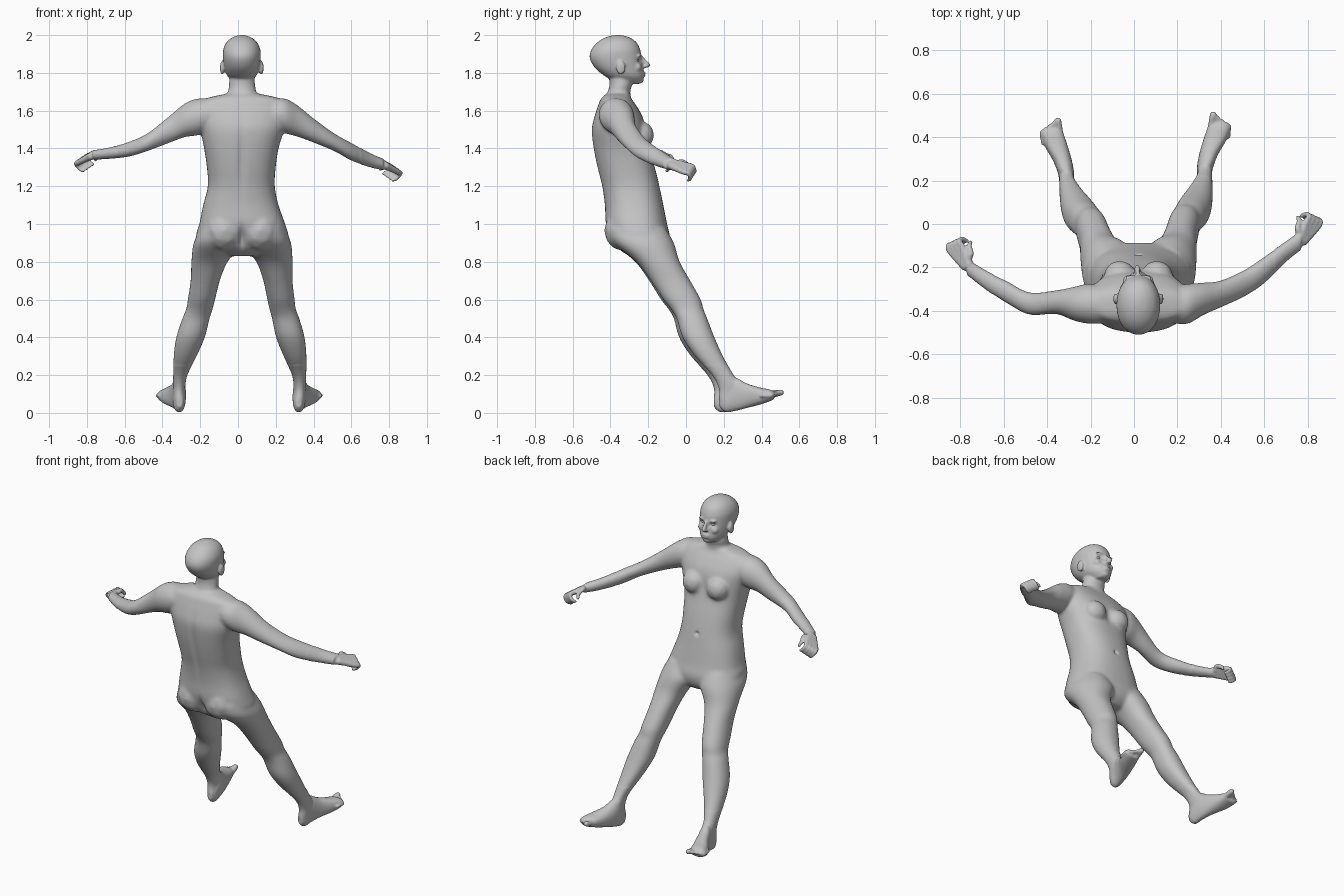
import bpy
import bmesh
import math
from mathutils import Vector

default_cube = bpy.data.objects.get("Cube")
if default_cube:
    bpy.data.objects.remove(default_cube)

MIDDLE = 0.02
SIDES = (-1, 1)

skin = bpy.data.materials.new("skin_grey")
skin.use_nodes = True
skin.diffuse_color = (0.55, 0.55, 0.55, 1)
skin.node_tree.nodes["Principled BSDF"].inputs["Base Color"].default_value = skin.diffuse_color

bm = bmesh.new()


def spline(rows, steps=4):
    """Smoothly interpolate rows of numbers."""
    result = []
    for i in range(len(rows) - 1):
        before, start = rows[max(i - 1, 0)], rows[i]
        end, after = rows[i + 1], rows[min(i + 2, len(rows) - 1)]
        for k in range(steps):
            t = k / steps
            result.append([
                b + t * (c - a + t * (2 * a - 5 * b + 4 * c - d + t * (3 * (b - c) + d - a))) / 2
                for a, b, c, d in zip(before, start, end, after)])
    result.append(list(rows[-1]))
    return result


def loft(axis, rows, power=2.0, warp=None, segments=32):
    """Closed skin over sections; row = position, low and high of both other axes."""
    order = {"x": (1, 2, 0), "y": (0, 2, 1), "z": (0, 1, 2)}[axis]
    rings = []
    for pos, a_low, a_high, b_low, b_high in spline(rows):
        ring = []
        for k in range(segments):
            angle = math.tau * k / segments
            c, s = math.cos(angle), math.sin(angle)
            c = math.copysign(abs(c) ** (2 / power), c)
            s = math.copysign(abs(s) ** (2 / power), s)
            point = Vector()
            point[order[0]] = (a_low + a_high) / 2 + c * (a_high - a_low) / 2
            point[order[1]] = (b_low + b_high) / 2 + s * (b_high - b_low) / 2
            point[order[2]] = pos
            ring.append(bm.verts.new(warp(point) if warp else point))
        rings.append(ring)
    for lower, upper in zip(rings, rings[1:]):
        for k in range(segments):
            n = (k + 1) % segments
            bm.faces.new((lower[k], lower[n], upper[n], upper[k]))
    bm.faces.new(rings[0])
    bm.faces.new(rings[-1])


def blob(center, radii, target=None):
    """Ellipsoid added to the body."""
    target = target or bm
    made = bmesh.ops.create_icosphere(target, subdivisions=2, radius=1)
    for v in made["verts"]:
        v.co = Vector(center) + Vector([a * b for a, b in zip(v.co, radii)])


def strand(points, radii):
    """Round tapering strand along a path, for fingers and toes."""
    rows = [list(p) + [r] for p, r in zip(points, radii)]
    for x, y, z, r in spline(rows, 6):
        blob((x, y, z), (r, r, r))


# Torso
loft("z", [
    (1.69, -.06, .11, -.42, -.30), (1.665, -.17, .22, -.45, -.29),
    (1.63, -.21, .25, -.465, -.265), (1.57, -.215, .255, -.485, -.23),
    (1.5, -.20, .245, -.50, -.21), (1.4, -.18, .215, -.49, -.195),
    (1.3, -.165, .20, -.47, -.165), (1.2, -.16, .195, -.445, -.14),
    (1.1, -.185, .215, -.43, -.12), (1.0, -.205, .25, -.425, -.10),
    (.93, -.22, .265, -.40, -.085), (.87, -.15, .20, -.36, -.10),
    (.83, -.05, .10, -.30, -.14)], power=2.4)
for side in SIDES:
    blob((MIDDLE + side * .085, -.235, 1.47), (.075, .068, .075))
    blob((MIDDLE + side * .095, -.335, .965), (.105, .1, .11))

# Neck and head
loft("z", [
    (1.65, -.08, .12, -.43, -.29), (1.7, -.053, .097, -.415, -.295),
    (1.74, -.048, .09, -.405, -.285), (1.81, -.04, .08, -.41, -.28)])
head_rows = [
    (1.742, .035, -.36, -.245), (1.765, .06, -.40, -.227), (1.79, .08, -.44, -.222),
    (1.83, .093, -.485, -.228), (1.88, .10, -.51, -.235), (1.925, .098, -.50, -.243),
    (1.965, .078, -.465, -.265), (1.99, .045, -.42, -.305), (2.0, .012, -.375, -.345)]
loft("z", [(z, MIDDLE - w, MIDDLE + w, back, front) for z, w, back, front in head_rows], 2.1)

# Face and ears
strand([(MIDDLE, -.238, 1.885), (.017, -.217, 1.86), (.015, -.203, 1.842)], (.009, .011, .014))
blob((.016, -.218, 1.834), (.021, .014, .009))
blob((MIDDLE, -.252, 1.764), (.032, .03, .022))
for z in (1.788, 1.801):
    blob((.018, -.225, z), (.026, .012, .007))
for side in SIDES:
    blob((MIDDLE + side * .036, -.247, 1.89), (.027, .013, .008))
    blob((MIDDLE + side * .104, -.345, 1.827), (.012, .026, .038))
    blob((MIDDLE + side * .045, -.26, 1.83), (.026, .026, .024))


# Legs and feet share one half shape, shifted a little for the stance
def leg_warp(side):
    def warp(p):
        shift = (.01 if side > 0 else -.02) * max(0, 1 - p[2])
        return Vector((.005 + .02 * min(p[2], 1) + side * p[0], p[1] + shift, p[2]))
    return warp


for side in SIDES:
    place = leg_warp(side)
    loft("z", [
        (.98, .03, .22, -.41, -.11), (.9, .005, .258, -.385, -.065),
        (.8, .076, .268, -.265, -.035), (.7, .115, .27, -.19, .02),
        (.6, .138, .283, -.125, .075), (.55, .15, .29, -.085, .088),
        (.5, .165, .31, -.055, .108), (.4, .188, .34, -.025, .145),
        (.3, .23, .352, .04, .19), (.2, .277, .352, .13, .245),
        (.13, .287, .352, .165, .30), (.07, .287, .347, .165, .26),
        (.03, .29, .34, .175, .24)], power=2.2, warp=place)
    loft("y", [
        (.168, .30, .33, .03, .09), (.2, .285, .348, .004, .13),
        (.25, .283, .357, .01, .185), (.31, .293, .38, .025, .157),
        (.38, .313, .42, .043, .135), (.43, .33, .435, .06, .125),
        (.455, .34, .43, .07, .115)], power=2.3, warp=place)
    for i in range(5):
        base = (.348 + .02 * i, .43 - .01 * i, .09)
        tip = (.358 + .019 * i, .493 - .013 * i, .108 - .004 * i)
        middle = [(a + b) / 2 for a, b in zip(base, tip)]
        size = .017 if i == 0 else .0125 - .0008 * i
        strand([place(base), place(middle), place(tip)], (size, size, size))

# Arms
right_arm = [
    (-.14, -.46, -.29, 1.51, 1.66), (-.21, -.46, -.275, 1.47, 1.665),
    (-.28, -.445, -.29, 1.46, 1.64), (-.36, -.415, -.305, 1.43, 1.575),
    (-.48, -.42, -.315, 1.385, 1.48), (-.58, -.37, -.265, 1.355, 1.435),
    (-.68, -.305, -.215, 1.345, 1.405), (-.77, -.235, -.16, 1.34, 1.39)]
left_arm = [
    (.19, -.46, -.29, 1.51, 1.66), (.25, -.46, -.275, 1.48, 1.665),
    (.32, -.42, -.27, 1.46, 1.625), (.40, -.385, -.26, 1.43, 1.56),
    (.51, -.335, -.21, 1.385, 1.48), (.60, -.275, -.15, 1.335, 1.43),
    (.70, -.175, -.08, 1.30, 1.375), (.77, -.12, -.03, 1.285, 1.345)]
loft("x", right_arm)
loft("x", left_arm)

# Hands with half-curled fingers
for side, wrist in ((-1, Vector((-.77, -.19, 1.365))), (1, Vector((.772, -.075, 1.315)))):
    forward = Vector((side * .4, .85, -.25))
    spread = Vector((-side * .65, .3, .45))
    curl = Vector((-side * .55, .25, -.75))
    for i in range(4):
        offset = (i - 1.5) * .026
        knuckle = wrist + forward * .085 + spread * offset + Vector((side * .014, 0, 0))
        bend = knuckle + forward * .033
        strand([wrist + spread * offset * .4, knuckle, bend, bend + curl * .034,
                bend + curl * .056 - forward * .018],
               (.021, .016, .0125, .011, .009))
    root = wrist + forward * .025 + spread * .02
    joint = root + spread * .035 + forward * .02
    strand([root, joint, joint + forward * .035 + curl * .012,
            joint + forward * .05 + curl * .035], (.019, .015, .0125, .01))

# Fuse all the parts into one skin
bmesh.ops.recalc_face_normals(bm, faces=bm.faces)
mesh = bpy.data.meshes.new("body")
bm.to_mesh(mesh)
bm.free()
body = bpy.data.objects.new("body", mesh)
bpy.context.collection.objects.link(body)
for other in bpy.context.selected_objects:
    other.select_set(False)
bpy.context.view_layer.objects.active = body
body.select_set(True)
fuse = body.modifiers.new("fuse", "REMESH")
fuse.mode = "VOXEL"
fuse.voxel_size = .006
bpy.ops.object.modifier_apply(modifier=fuse.name)
mesh = body.data


# Soften the joins, most strongly where limbs meet the torso
def soften(verts, times):
    for _ in range(times):
        bmesh.ops.smooth_vert(skin_bm, verts=verts, factor=.5,
                              use_axis_x=True, use_axis_y=True, use_axis_z=True)


skin_bm = bmesh.new()
skin_bm.from_mesh(mesh)
soften(skin_bm.verts[:], 2)
soften([v for v in skin_bm.verts if .25 < v.co.z < 1.72 and abs(v.co.x) < .65], 18)

# Shallow hollows: centre, reach, push
hollows = [
    ((MIDDLE, -.13, 1.19), (.012, .04, .012), (0, -.014, 0)),
    ((MIDDLE, -.47, 1.35), (.02, .08, .17), (0, .01, 0)),
    ((MIDDLE, -.42, .92), (.016, .08, .06), (0, .025, 0)),
    ((MIDDLE, -.19, 1.47), (.025, .06, .06), (0, -.008, 0))]
for side in SIDES:
    hollows.append(((MIDDLE + side * .036, -.245, 1.866), (.018, .04, .011), (0, -.012, 0)))
for center, reach, push in hollows:
    for v in skin_bm.verts:
        far = sum(((a - b) / r) ** 2 for a, b, r in zip(v.co, center, reach))
        if far < 9:
            v.co += Vector(push) * math.exp(-far)
skin_bm.to_mesh(mesh)
skin_bm.free()
mesh.materials.clear()
mesh.materials.append(skin)
mesh.shade_smooth()

# Eyes
for side, name in ((-1, "right_eye"), (1, "left_eye")):
    eye_bm = bmesh.new()
    blob((MIDDLE + side * .036, -.261, 1.866), (.015, .014, .01), eye_bm)
    eye_mesh = bpy.data.meshes.new(name)
    eye_bm.to_mesh(eye_mesh)
    eye_bm.free()
    eye_mesh.materials.append(skin)
    eye_mesh.shade_smooth()
    bpy.context.collection.objects.link(bpy.data.objects.new(name, eye_mesh))
